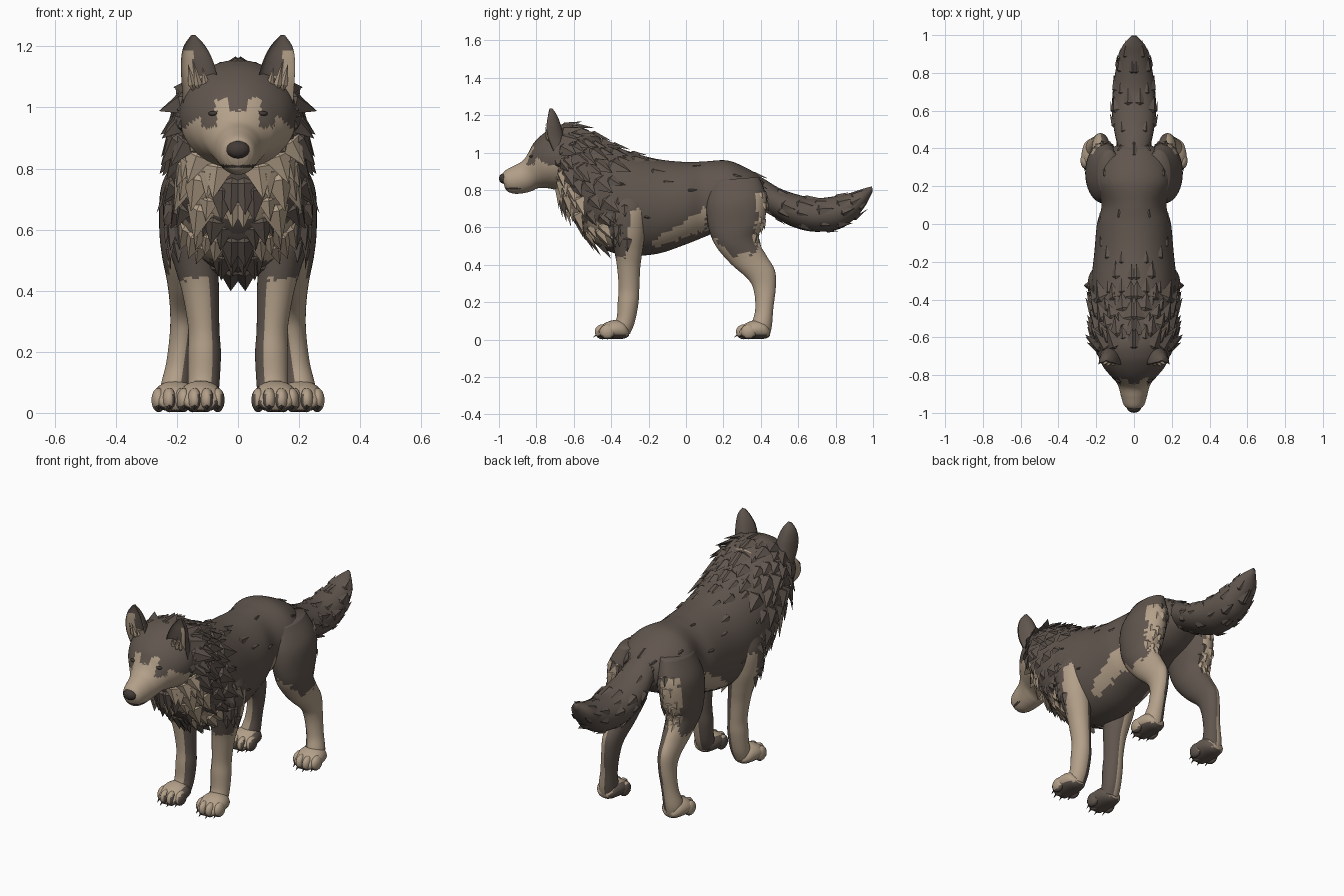
import bpy, bmesh, math, random
from mathutils import Vector as V

if "Cube" in bpy.data.objects:
    bpy.data.objects.remove(bpy.data.objects["Cube"])

random.seed(4)
DARK, TAN, BLACK = 0, 1, 2
mats = []
for nm, col in (("dark_fur", (0.118, 0.092, 0.076)), ("tan_fur", (0.45, 0.35, 0.25)),
                ("black_skin", (0.055, 0.043, 0.037))):
    m = bpy.data.materials.new(nm)
    m.diffuse_color = (*col, 1)
    m.use_nodes = True
    m.node_tree.nodes["Principled BSDF"].inputs["Base Color"].default_value = m.diffuse_color
    mats.append(m)


def finish(name, bm, smooth):
    bmesh.ops.recalc_face_normals(bm, faces=bm.faces)
    for f in bm.faces:
        f.smooth = smooth
    me = bpy.data.meshes.new(name)
    bm.to_mesh(me)
    bm.free()
    for m in mats:
        me.materials.append(m)
    ob = bpy.data.objects.new(name, me)
    bpy.context.collection.objects.link(ob)
    return ob


def at(secs, t):
    """Smoothly interpolated section: (y1, z1, y2, z2, half width, x centre)."""
    n = len(secs) - 1
    i = min(int(t), n - 1)
    u = t - i
    p = [secs[max(0, min(n, i + k))] for k in (-1, 0, 1, 2)]
    return [b + .5 * u * (c - a + u * (2 * a - 5 * b + 4 * c - d + u * (3 * (b - c) + d - a)))
            for a, b, c, d in zip(*p)]


def point(secs, t, a, cup=False):
    y1, z1, y2, z2, w, x = at(secs, t)
    c = math.cos(a)
    if cup and c > 0:
        c *= -.35
    return V((x + w * math.sin(a), (y1 + y2) / 2 + c * (y1 - y2) / 2, (z1 + z2) / 2 + c * (z1 - z2) / 2))


def loft(name, secs, rule, rings=40, seg=32, side=1, cup=False):
    bm = bmesh.new()
    rows = []
    for i in range(rings + 1):
        t = (len(secs) - 1) * i / rings
        row = []
        for j in range(seg):
            p = point(secs, t, 2 * math.pi * j / seg, cup)
            row.append(bm.verts.new((p.x * side, p.y, p.z)))
        rows.append(row)
    for r, s in zip(rows, rows[1:]):
        for j in range(seg):
            k = (j + 1) % seg
            bm.faces.new((r[j], r[k], s[k], s[j]))
    bm.faces.new(rows[0])
    bm.faces.new(rows[-1])
    bmesh.ops.recalc_face_normals(bm, faces=bm.faces)
    for f in bm.faces:
        c, n = f.calc_center_median(), f.normal
        f.material_index = rule(V((c.x * side, c.y, c.z)), V((n.x * side, n.y, n.z)))
    return finish(name, bm, True)


def tuft(bm, p, d, n, length, width, mat):
    """Leaf-shaped lock of fur lying on a surface."""
    d = d.normalized()
    s = d.cross(n).normalized()
    n = s.cross(d)
    back, lf, rt, rid, tip = [bm.verts.new(q) for q in (
        p - d * length * .4 - n * .012, p + s * width - n * .006, p - s * width - n * .006,
        p + n * width * .35, p + d * length)]
    for tri in ((back, lf, rid), (lf, tip, rid), (tip, rt, rid), (rt, back, rid), (lf, back, rt), (lf, rt, tip)):
        bm.faces.new(tri).material_index = mat


def fur(name, secs, t0, t1, rows, count, a0, a1, length, width, lift, sag, rule):
    """Mirrored rows of tufts flowing along a loft."""
    bm = bmesh.new()
    for i in range(rows):
        for j in range(count):
            t = t0 + (t1 - t0) * (i + random.uniform(-.3, .3)) / max(1, rows - 1)
            t = max(.02, min(len(secs) - 1.1, t))
            a = a0 + (a1 - a0) * (j + .25 + .5 * (i % 2) + random.uniform(-.2, .2)) / count
            p = point(secs, t, a)
            flow = (point(secs, t + .08, a) - p).normalized()
            n = (point(secs, t, a + .05) - point(secs, t, a - .05)).cross(flow).normalized()
            mid = (point(secs, t, 0) + point(secs, t, math.pi)) / 2
            if n.dot(p - mid) < 0:
                n = -n
            d = flow + n * lift + V((0, 0, -sag))
            k = random.uniform(.75, 1.2)
            for s in (1, -1):
                f = lambda v: V((v.x * s, v.y, v.z))
                tuft(bm, f(p), f(d), f(n), length * k, width * k, rule(p, n))
    return finish(name, bm, False)


def blob(bm, c, r, mat):
    g = bmesh.ops.create_uvsphere(bm, u_segments=14, v_segments=9, radius=1)
    for v in g["verts"]:
        v.co = V(c) + V((v.co.x * r[0], v.co.y * r[1], v.co.z * r[2]))
        for f in v.link_faces:
            f.material_index = mat


def jit():
    return random.uniform(-.01, .01)


def all_dark(c, n):
    return DARK


# Torso, chest to rump, with a pale flank stripe
def chest_patch(c, n):
    return c.y < -.38 and .06 < abs(c.x) < .18 and .50 < c.z + jit() < .625 and n.y < -.25


def body_rule(c, n):
    y, z = c.y + jit(), c.z + jit()
    flank = -.18 < y < .11 and .55 + .33 * y < z < .64 + .65 * y
    return TAN if flank or chest_patch(c, n) else DARK


body = [(y, a, y, b, w, 0) for y, a, b, w in (
    (-.63, .93, .73, .07), (-.59, 1.03, .63, .15), (-.52, 1.07, .54, .19), (-.42, 1.05, .475, .222),
    (-.30, 1.005, .45, .225), (-.15, .965, .46, .21), (0, .95, .51, .196), (.1, .953, .55, .172),
    (.22, .958, .60, .20), (.32, .92, .63, .18), (.40, .87, .68, .12), (.43, .83, .71, .05))]
loft("torso", body, body_rule, 110, 72)
fur("back_fur", body, 3, 4.8, 4, 2, 0, .8, .075, .03, .14, 0, all_dark)
fur("side_fur", body, 3.3, 9.5, 5, 2, .4, 1.9, .045, .014, .18, .1, all_dark)
fur("chest_fur", body, 1.3, 3.4, 4, 4, 1.8, math.pi, .09, .038, .1, .4, body_rule)


# Neck and mane
def mane_rule(c, n):
    z = c.z + jit()
    ruff = c.y < -.575 and .64 < z < .89 and abs(c.x) < (.15 if z < .7 else .205)
    throat = abs(c.x) < .06 and .69 < c.z < .79
    return TAN if (ruff and not throat) or chest_patch(c, n) else DARK


mane = [(-.65, 1.145, -.685, .80, .19, 0), (-.60, 1.145, -.665, .745, .21, 0), (-.54, 1.125, -.63, .68, .215, 0),
        (-.47, 1.085, -.575, .60, .22, 0), (-.39, 1.045, -.47, .51, .225, 0), (-.30, 1.0, -.38, .47, .22, 0)]
loft("neck", mane, mane_rule, 40, 48)
fur("mane", mane, .15, 4.0, 7, 8, 0, math.pi, .095, .045, .33, .15, mane_rule)


# Head and muzzle
def head_rule(c, n):
    x, y, z = abs(c.x), c.y, c.z + jit() * .5
    if y < -.88 and .803 < c.z < .812:
        return BLACK
    if .07 < x < .12 and .935 < z < .985 and y > -.86:
        return DARK
    brow = .03 < x < .075 and z < 1.03 and y < -.78
    bridge = x < .03 and z < .99
    side = z < (.97 if x < .13 else .97 - (x - .13) * .8)
    return TAN if side or brow or bridge else DARK


head = [s + (0,) for s in (
    (-.52, 1.12, -.50, .84, .14), (-.62, 1.155, -.60, .81, .185), (-.70, 1.14, -.68, .80, .19),
    (-.765, 1.10, -.74, .81, .165), (-.815, 1.05, -.79, .81, .125), (-.845, .995, -.825, .795, .096),
    (-.875, .955, -.86, .785, .08), (-.92, .93, -.91, .78, .068), (-.965, .905, -.95, .79, .054),
    (-.985, .88, -.968, .81, .034))]
loft("head", head, head_rule, 90, 64)
fur("cheek_fur", head, 1.2, 1.9, 2, 5, 1.3, 2.6, -.085, .034, -.35, .5, mane_rule)
bm = bmesh.new()
blob(bm, (0, -.972, .862), (.039, .028, .029), BLACK)
finish("nose", bm, True)
bm = bmesh.new()
for s in (1, -1):
    blob(bm, (.08 * s, -.825, .98), (.018, .014, .008), BLACK)
finish("eyes", bm, True)


# Cupped ears, pale at the outer rim and at the base tufts
def ear_rule(c, n):
    x = c.x - .125
    inner = n.y < -.3 and c.z < 1.19
    return TAN if inner and (x > .022 or (c.z < 1.10 and x > -.03)) else DARK


ear = [(-.80, 1.02, -.62, 1.0, .06, .12), (-.83, 1.09, -.65, 1.08, .06, .125), (-.82, 1.15, -.67, 1.15, .053, .134),
       (-.785, 1.20, -.69, 1.20, .036, .142), (-.745, 1.235, -.715, 1.237, .008, .146)]


# Legs: pale outside, dark inside
def front_rule(c, n):
    z, y = c.z + jit(), c.y + jit()
    inner = n.x < (-.2 if n.y > 0 else -.45)
    return TAN if not inner and (z < .44 or (y > -.325 + .12 * (z - .4) and z < .69)) else DARK


def hind_rule(c, n):
    y, z = c.y + jit(), c.z + jit()
    low = z < .455 + max(0, .24 - y)
    inner = n.x < (-.1 if n.y > 0 and c.z < .5 else -.4)
    return TAN if not inner and (low or (y > .375 and z < .79)) else DARK


def paw_rule(c, n):
    return TAN if n.x > -.5 and n.z > -.6 else DARK


front = [(-.43, .78, -.22, .80, .07, .14), (-.425, .68, -.21, .70, .086, .158), (-.405, .57, -.22, .57, .082, .153),
         (-.385, .48, -.235, .46, .07, .135), (-.37, .40, -.245, .38, .06, .122), (-.36, .28, -.25, .27, .051, .112),
         (-.365, .20, -.255, .19, .054, .11), (-.37, .12, -.275, .09, .052, .112), (-.39, .07, -.30, .03, .05, .115)]
hind = [(.14, .85, .39, .87, .06, .13), (.11, .73, .43, .76, .095, .155), (.12, .60, .42, .63, .09, .168),
        (.16, .50, .385, .54, .078, .172), (.24, .405, .43, .45, .06, .172), (.335, .32, .475, .37, .048, .175),
        (.365, .25, .48, .28, .043, .18), (.37, .16, .467, .17, .043, .192), (.355, .10, .46, .08, .05, .203),
        (.34, .06, .45, .03, .05, .205)]
paw = [(-.305, .05, .02, .03), (-.33, .095, .006, .058), (-.385, .105, .003, .073), (-.44, .085, .003, .07),
       (-.47, .055, .01, .045)]

for side, tag in ((1, "right"), (-1, "left")):
    loft("ear_" + tag, ear, ear_rule, 28, 40, side, True)
    # Ear tufts
    bm = bmesh.new()
    for x, y, h in ((.105, -.745, .06), (.13, -.745, .08), (.15, -.74, .07)):
        tuft(bm, V((x * side, y, 1.075)), V((.2 * side, -.1, 1)), V((0, -1, 0)), h, .013, TAN)
    finish("ear_tuft_" + tag, bm, False)
    for label, secs, rule, x0, dy in (("front", front, front_rule, .122, 0), ("hind", hind, hind_rule, .205, .755)):
        loft(label + "_leg_" + tag, secs, rule, 70, 36, side)
        loft(label + "_paw_" + tag, [(y + dy, a, y + dy, b, w, x0) for y, a, b, w in paw], paw_rule, 16, 24, side)
        # Toes and claws
        toes, claws = bmesh.new(), bmesh.new()
        for dx, ty in ((-.055, -.42), (-.02, -.446), (.02, -.446), (.055, -.42)):
            blob(toes, ((x0 + dx) * side, ty + dy, .042), (.024, .042, .04), TAN)
            tuft(claws, V(((x0 + dx) * side, ty + dy - .03, .03)), V((0, -1, -.8)), V((0, -.6, 1)), .033, .009, BLACK)
        toes.normal_update()
        for f in toes.faces:
            if f.normal.z < -.5 or f.normal.x * side < -.75:
                f.material_index = DARK
        finish(label + "_toes_" + tag, toes, True)
        finish(label + "_claws_" + tag, claws, False)
fur("thigh_fur", hind, .8, 3.2, 6, 3, 2.5, 3.7, .05, .022, .2, .1,
    lambda c, n: TAN if n.x > -.4 and c.z < .79 else DARK)
fur("shoulder_fur", front, .2, 2.2, 4, 3, .3, 1.6, .065, .028, .2, 0, all_dark)

# Bushy tail
tail = [(.28, .93, .34, .76, .07, 0), (.40, .87, .40, .70, .085, 0), (.50, .81, .49, .645, .105, 0),
        (.60, .775, .58, .60, .117, 0), (.70, .757, .69, .577, .113, 0), (.80, .768, .82, .592, .098, 0),
        (.88, .785, .90, .645, .08, 0), (.94, .805, .955, .71, .058, 0), (.995, .82, .998, .79, .012, 0)]
loft("tail", tail, all_dark, 48, 28)
fur("tail_fur", tail, 1, 6.3, 6, 4, 0, math.pi, .07, .026, .12, 0, all_dark)
